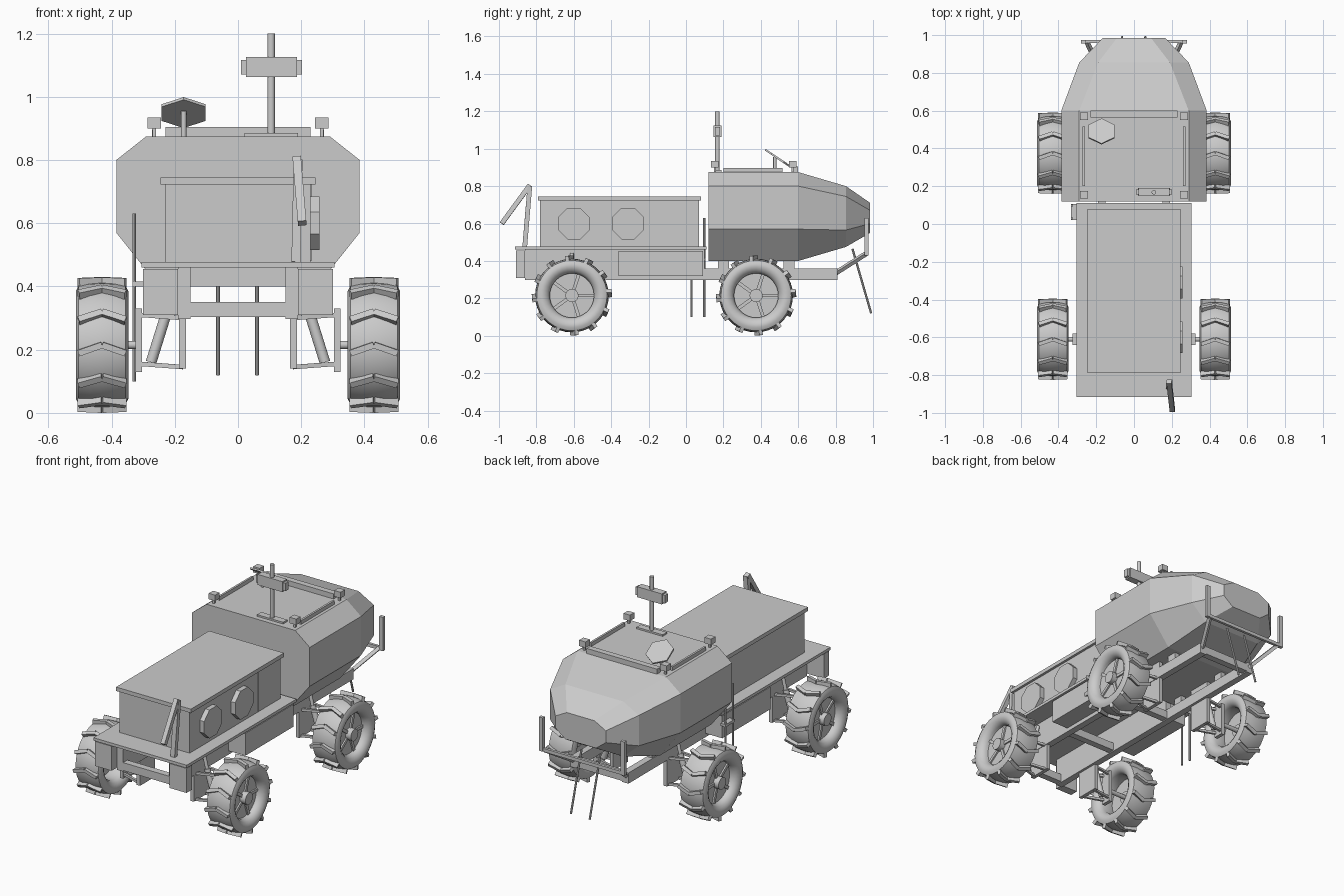
import bpy, bmesh, math
from mathutils import Vector, Matrix

if "Cube" in bpy.data.objects:
    bpy.data.objects.remove(bpy.data.objects["Cube"])

def finish(name, bm, smooth=False):
    bmesh.ops.recalc_face_normals(bm, faces=bm.faces)
    me = bpy.data.meshes.new(name)
    bm.to_mesh(me)
    bm.free()
    ob = bpy.data.objects.new(name, me)
    bpy.context.collection.objects.link(ob)
    if smooth:
        bpy.ops.object.select_all(action='DESELECT')
        ob.select_set(True)
        bpy.context.view_layer.objects.active = ob
        bpy.ops.object.shade_smooth_by_angle(angle=math.radians(35))
    return ob

def box(name, x, y, z):
    bm = bmesh.new()
    c = [(a[0] + a[1]) / 2 for a in (x, y, z)]
    d = [abs(a[1] - a[0]) for a in (x, y, z)]
    bmesh.ops.create_cube(bm, size=1, matrix=Matrix.Translation(c) @ Matrix.Diagonal((*d, 1)))
    return finish(name, bm)

def frame(a, b, up):
    a, b = Vector(a), Vector(b)
    z = (b - a).normalized()
    x = Vector(up).cross(z).normalized()
    m = Matrix((x, z.cross(x), z)).transposed().to_4x4()
    return Matrix.Translation((a + b) / 2) @ m, (b - a).length

def add_beam(bm, a, b, w, h, up=(0, 1, 0.01)):
    m, l = frame(a, b, up)
    bmesh.ops.create_cube(bm, size=1, matrix=m @ Matrix.Diagonal((w, h, l, 1)))

def add_rod(bm, a, b, r, n=12):
    m, l = frame(a, b, (0.01, 1, 0.02))
    bmesh.ops.create_cone(bm, cap_ends=True, segments=n, radius1=r, radius2=r, depth=l, matrix=m)

def beam(name, a, b, w, h):
    bm = bmesh.new()
    add_beam(bm, a, b, w, h)
    return finish(name, bm)

def rod(name, a, b, r, n=12):
    bm = bmesh.new()
    add_rod(bm, a, b, r, n)
    return finish(name, bm, n > 8)

# Faceted hull: eight-sided sections lofted along y
# (y, top half width, top z, side half width, upper z, lower z, bottom half width, bottom z)
stations = [(0.12, .29, .875, .385, .80, .57, .25, .40),
            (0.60, .29, .875, .385, .80, .57, .25, .40),
            (0.855, .19, .80, .29, .745, .565, .19, .475),
            (0.985, .09, .71, .165, .67, .60, .10, .55)]
bm = bmesh.new()
rings = []
for y, tw, tz, sw, uz, lz, bw, bz in stations:
    half = [(bw, bz), (sw, lz), (sw, uz), (tw, tz)]
    pts = half + [(-x, z) for x, z in reversed(half)]
    rings.append([bm.verts.new((x, y, z)) for x, z in pts])
for r, q in zip(rings, rings[1:]):
    for i in range(8):
        j = (i + 1) % 8
        bm.faces.new((r[i], r[j], q[j], q[i]))
bm.faces.new(rings[0])
bm.faces.new(rings[-1])
finish("hull", bm)

# Roof fittings
box("roof_bar", (-.23, .23), (.565, .60), (.87, .905))
for s in (-1, 1):
    box("roof_rail", (s * .26, s * .272), (.20, .515), (.87, .897))
    for y in (.155, .57):
        box("lamp_post", (s * .265 - .006, s * .265 + .006), (y - .006, y + .006), (.87, .91))
        box("lamp", (s * .265 - .021, s * .265 + .021), (y - .02, y + .02), (.90, .935))
box("mast_base", (.02, .19), (.15, .19), (.87, .885))
rod("mast", (.105, .168, .87), (.105, .168, 1.2), .012)
box("mast_sensor", (.025, .187), (.148, .19), (1.063, 1.125))
box("mast_sensor_caps", (.01, .202), (.155, .183), (1.07, 1.117))

# Hexagonal dish tilted to the rear
rod("dish_post", (-.172, .475, .87), (-.172, .475, .955), .009)
bm = bmesh.new()
tilt = Matrix.Translation((-.172, .49, .95)) @ Matrix.Rotation(math.radians(-34), 4, 'X')
bmesh.ops.create_cone(bm, cap_ends=True, segments=6, radius1=.08, radius2=.08, depth=.01, matrix=tilt)
finish("dish", bm)

# Deck and cargo box
box("deck", (-.305, .305), (-.915, .11), (.46, .477))
box("cargo_body", (-.23, .23), (-.78, .07), (.475, .725))
box("cargo_lid", (-.245, .245), (-.79, .08), (.722, .745))
box("cargo_seam", (.228, .232), (-.142, -.138), (.48, .722))
for y in (-.6, -.31):
    bm = bmesh.new()
    m = Matrix.Translation((.243, y, .60)) @ Matrix.Rotation(math.pi / 2, 4, 'Y') @ Matrix.Rotation(math.pi / 8, 4, 'Z')
    bmesh.ops.create_cone(bm, cap_ends=True, segments=8, radius1=.091, radius2=.091, depth=.03, matrix=m)
    finish("side_port", bm)

# Front arm
beam("arm_lower", (.183, -.862, .477), (.19, -.835, .80), .028, .025)
beam("arm_upper", (.186, -.835, .805), (.203, -.985, .60), .027, .025)

# Chassis rails, cross members and skirt boxes
for s in (-1, 1):
    box("chassis_rail", (s * .15, s * .19), (-.86, .10), (.297, .46))
    box("rear_rail", (s * .15, s * .19), (.10, .81), (.297, .36))
    box("corner_block", (s * .19, s * .30), (-.91, -.86), (.31, .455))
    box("skirt_box", (s * .19, s * .30), (-.36, .09), (.32, .452))
    for y in (.2, .55):
        box("hull_mount", (s * .155, s * .185), (y - .03, y + .03), (.355, .42))
for y in (-.84, -.38, .09, .79):
    box("cross_member", (-.17, .17), (y - .02, y + .02), (.303, .35))

# Side whiskers and rear tines
for y in (.03, .098):
    rod("side_probe", (-.328, y, .10), (-.328, y, .63), .006, 8)
box("probe_bracket", (-.333, -.30), (.02, .105), (.40, .415))
for x in (-.063, .06):
    rod("rear_tine", (x, .89, .465), (x, .99, .12), .006, 8)

# Rear bumper
for s in (-1, 1):
    beam("bumper_strut", (s * .17, .80, .335), (s * .25, .965, .44), .02, .02)
    box("bumper_post", (s * .255, s * .28), (.955, .975), (.43, .63))
box("bumper_bar", (-.27, .27), (.957, .973), (.43, .45))

# Wheels with suspension
R, WX, WZ = .215, .43, .215
tyre = [(-.05, .118), (-.07, .13), (-.082, .15), (-.083, .17), (-.074, .188), (-.04, .195), (.0, .197)]
tyre += [(-x, r) for x, r in reversed(tyre[:-1])]

def lathe(bm, profile, centre, n=36):
    rings = []
    for i in range(n):
        a = 2 * math.pi * i / n
        rings.append([bm.verts.new(Vector(centre) + Vector((x, r * math.cos(a), r * math.sin(a)))) for x, r in profile])
    k = len(profile)
    for i in range(n):
        p, q = rings[i], rings[(i + 1) % n]
        for j in range(k):
            bm.faces.new((p[j], p[(j + 1) % k], q[(j + 1) % k], q[j]))

for wy in (-.61, .375):
    for s in (-1, 1):
        c = Vector((s * WX, wy, WZ))
        bm = bmesh.new()
        lathe(bm, tyre, c)
        finish("tyre", bm, True)
        # chevron lugs
        bm = bmesh.new()
        for i in range(12):
            a = 2 * math.pi * i / 12 + math.pi / 2
            for t in (-1, 1):
                up = Vector((0, math.cos(a + .06), math.sin(a + .06)))
                p = c + Vector((0, math.cos(a), math.sin(a))) * .2015
                q = c + Vector((t * .074, math.cos(a + .13) * .2, math.sin(a + .13) * .2))
                add_beam(bm, p, q, .02, .026, up)
        finish("tread_lugs", bm)
        # rim disc with spokes, hub and axle
        at = lambda d: c + Vector((s * d, 0, 0))
        rod("rim_disc", at(.02), at(.035), .122, 36)
        bm = bmesh.new()
        for i in range(5):
            a = 2 * math.pi * i / 5
            d = Vector((0, math.cos(a), math.sin(a)))
            add_beam(bm, at(.038) + d * .03, at(.038) + d * .118, .018, .012, (1, 0, 0))
        finish("rim_spokes", bm)
        rod("hub", at(.01), at(.07), .035, 20)
        rod("axle", (s * .31, wy, WZ), at(.03), .013)
        # knuckle, arms, bracket and shock absorber
        box("knuckle", (s * .303, s * .325), (wy - .03, wy + .03), (.13, .33))
        box("arm_bracket", (s * .165, s * .187), (wy - .07, wy + .07), (.14, .46))
        for dy in (-.05, .05):
            beam("lower_arm", (s * .175, wy + dy, .145), (s * .31, wy + dy * .4, .155), .014, .014)
            beam("upper_arm", (s * .175, wy + dy, .30), (s * .31, wy + dy * .4, .31), .014, .014)
        rod("shock_absorber", (s * .275, wy, .16), (s * .225, wy, .32), .017)
        rod("shock_piston", (s * .227, wy, .31), (s * .195, wy, .44), .010)
